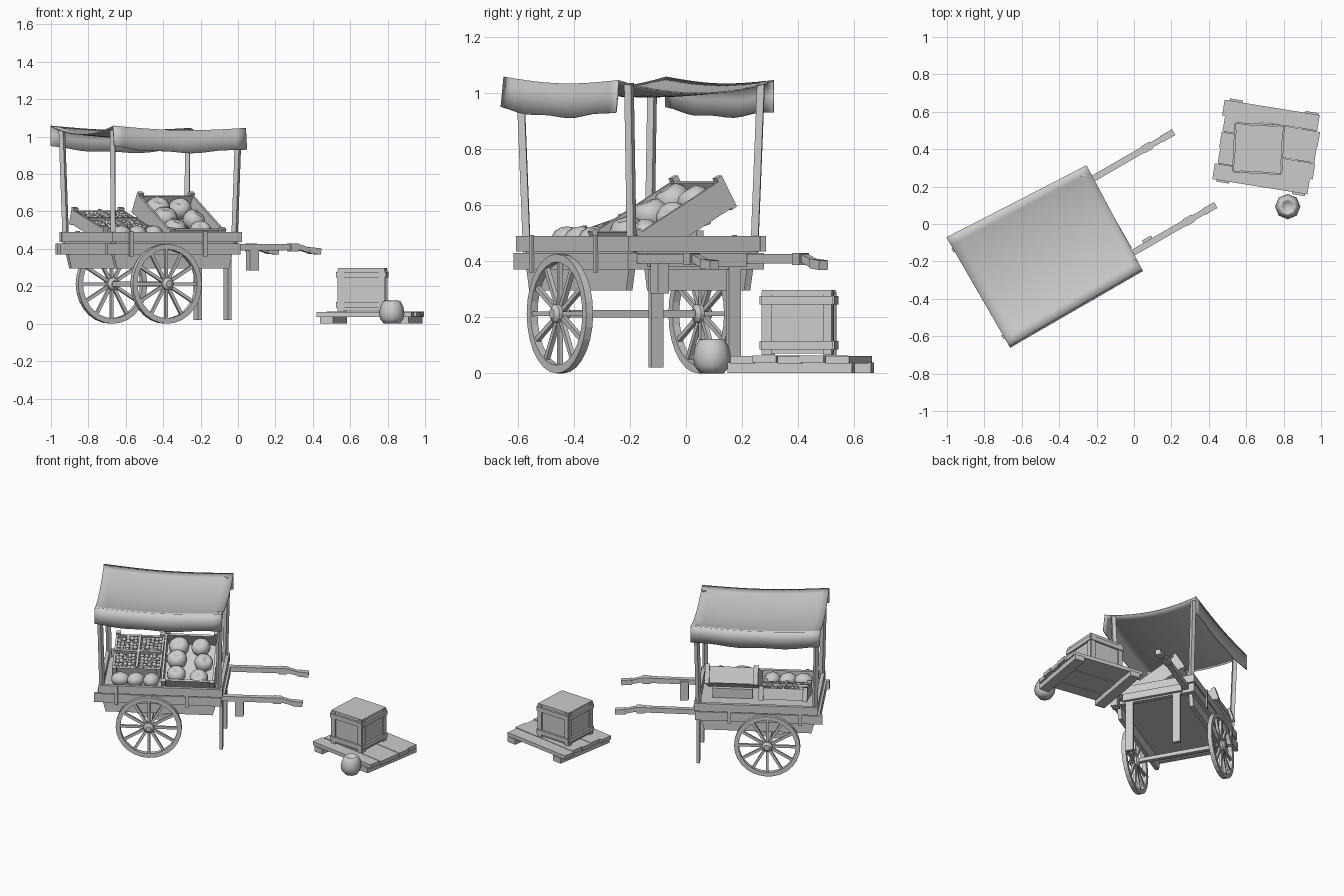
import bpy, bmesh, random
from math import pi, sin, cos, radians
from mathutils import Matrix, Vector

random.seed(4)
if "Cube" in bpy.data.objects:
    bpy.data.objects.remove(bpy.data.objects["Cube"])

GREY = bpy.data.materials.new("plain grey")
GREY.use_nodes = True
GREY.diffuse_color = (0.6, 0.6, 0.6, 1)
GREY.node_tree.nodes["Principled BSDF"].inputs["Base Color"].default_value = (0.6, 0.6, 0.6, 1)


def place(x, y, z, turn=0, tilt=0):
    return (Matrix.Translation((x, y, z)) @ Matrix.Rotation(radians(turn), 4, 'Z')
            @ Matrix.Rotation(radians(tilt), 4, 'X'))


CART = place(-0.475, -0.165, 0, 30)
PALLET = place(0.713, 0.41, 0, -9.5)
BOX = place(0.665, 0.403, 0.066, -3)


def finish(name, bm, frame, smooth=False):
    bmesh.ops.recalc_face_normals(bm, faces=bm.faces)
    mesh = bpy.data.meshes.new(name)
    bm.to_mesh(mesh)
    bm.free()
    mesh.materials.append(GREY)
    for p in mesh.polygons:
        p.use_smooth = smooth
    ob = bpy.data.objects.new(name, mesh)
    bpy.context.collection.objects.link(ob)
    ob.matrix_world = frame
    return ob


def block(bm, centre, size, rot=Matrix()):
    m = Matrix.Translation(centre) @ rot @ Matrix.Diagonal((*size, 1))
    return bmesh.ops.create_cube(bm, size=1, matrix=m)["verts"]


def box(name, frame, centre, size):
    bm = bmesh.new()
    block(bm, centre, size)
    return finish(name, bm, frame)


def beam(name, frame, a, b, width, depth):
    # bar between two points
    a, b = Vector(a), Vector(b)
    bm = bmesh.new()
    rot = (b - a).to_track_quat('Z', 'Y').to_matrix().to_4x4()
    block(bm, (a + b) / 2, (width, depth, (b - a).length), rot)
    return finish(name, bm, frame)


def lathe(bm, profile, sides, closed=False):
    rings = [[bm.verts.new((r * cos(2 * pi * i / sides), r * sin(2 * pi * i / sides), z))
              for i in range(sides)] for r, z in profile]
    pairs = list(zip(rings, rings[1:]))
    if closed:
        pairs.append((rings[-1], rings[0]))
    else:
        bm.faces.new(rings[0])
        bm.faces.new(rings[-1])
    for low, high in pairs:
        for i in range(sides):
            j = (i + 1) % sides
            bm.faces.new((low[i], low[j], high[j], high[i]))


# Cart bed: floor, tapered side plates and two courses of side boards
box("cart_floor", CART, (0, 0, 0.41), (0.76, 0.52, 0.07))
for s, side in ((-1, "front"), (1, "back")):
    bm = bmesh.new()
    for v in block(bm, (0, s * 0.243, 0.36), (0.76, 0.026, 0.13)):
        if v.co.z < 0.36:
            v.co.x *= 0.91
    finish(side + "_axle_plate", bm, CART)
    box(side + "_upper_board", CART, (0.01, s * 0.272, 0.463), (0.8, 0.024, 0.055))
    box(side + "_lower_board", CART, (-0.008, s * 0.268, 0.4), (0.82, 0.024, 0.06))
    for u in (-0.276, 0.18):
        box(side + "_strap", CART, (u, s * 0.287, 0.427), (0.022, 0.008, 0.135))
for s, side in ((-1, "left_end"), (1, "right_end")):
    box(side + "_upper_board", CART, (0.01 + s * 0.385, 0, 0.463), (0.024, 0.56, 0.055))
    box(side + "_lower_board", CART, (s * 0.385, 0, 0.4), (0.03, 0.55, 0.06))

# Legs, pulling handles and posts
box("leg_crossbeam", CART, (0.405, 0, 0.405), (0.03, 0.4, 0.05))
for s in (-1, 1):
    box("leg", CART, (0.392, s * 0.16, 0.225), (0.022, 0.05, 0.41))
    beam("handle_shaft", CART, (0.3, s * 0.225, 0.408), (0.79, s * 0.225, 0.41), 0.034, 0.034)
    box("handle_collar", CART, (0.758, s * 0.225, 0.408), (0.05, 0.042, 0.042))
    beam("handle_bend", CART, (0.78, s * 0.225, 0.412), (0.863, s * 0.225, 0.39), 0.03, 0.028)
    beam("handle_grip", CART, (0.853, s * 0.225, 0.392), (0.922, s * 0.225, 0.386), 0.036, 0.034)
    for u, extra in ((-1, 0), (1, 0.012)):
        beam("canopy_post", CART, (u * 0.368 + extra, s * 0.252, 0.42),
             (u * 0.382 + extra, s * 0.272, 1.035), 0.026, 0.026)
box("handle_block", CART, (0.514, -0.215, 0.35), (0.055, 0.045, 0.13))

# Canopy: sagging cloth with a hanging flap front and back
ROWS, COLS = 14, 14


def cloth(i, j):
    u = -0.41 + 0.82 * i / COLS
    k = min(max(j - 2, 0), ROWS)
    v = -0.325 + 0.65 * k / ROWS
    bulge = cos(u * pi / 0.82)
    z = 1.053 - 0.045 * (1 - (v / 0.325) ** 2) - 0.018 * bulge - 0.015 * u
    drop = max(2 - j, j - ROWS - 2, 0) / 2
    v -= 0.05 * u * max(v, 0) / 0.325
    u += 0.08 * max(u, 0) * (v + 0.325)
    if j < 2:
        v -= 0.012 * drop
    return u, v, z - drop * (0.112 + 0.008 * bulge + 0.004 * sin(u * 19 + j))


bm = bmesh.new()
grid = [[bm.verts.new(cloth(i, j)) for j in range(ROWS + 5)] for i in range(COLS + 1)]
for i in range(COLS):
    for j in range(ROWS + 4):
        bm.faces.new((grid[i][j], grid[i + 1][j], grid[i + 1][j + 1], grid[i][j + 1]))
canopy = finish("canopy", bm, CART, True)
canopy.modifiers.new("cloth", 'SOLIDIFY').thickness = 0.005

# Wheels: rim, hub and twelve spokes each, on one axle
for s, side in ((-1, "front"), (1, "back")):
    wheel = CART @ Matrix.Translation((-0.064, s * 0.292, 0.213)) @ Matrix.Rotation(pi / 2, 4, 'X')
    bm = bmesh.new()
    lathe(bm, [(0.184, -0.014), (0.213, -0.014), (0.213, 0.014), (0.184, 0.014)], 28, closed=True)
    lathe(bm, [(0.018, -0.034), (0.034, -0.022), (0.034, 0.022), (0.018, 0.034)], 12)
    for i in range(12):
        turn = Matrix.Rotation(2 * pi * i / 12, 4, 'Z')
        block(bm, turn @ Vector((0.108, 0, 0)), (0.155, 0.017, 0.016), turn)
    finish(side + "_wheel", bm, wheel)
beam("axle", CART, (-0.064, -0.28, 0.213), (-0.064, 0.28, 0.213), 0.026, 0.026)


def tray(name, frame, width, length, depth):
    # open display crate: floor, four walls and corner posts
    bm = bmesh.new()
    block(bm, (0, 0, 0.006), (width, length, 0.012))
    for s in (-1, 1):
        block(bm, (s * width / 2, 0, depth / 2), (0.014, length, depth))
        block(bm, (0, s * length / 2, depth / 2), (width, 0.014, depth))
        for t in (-1, 1):
            block(bm, (s * (width / 2 - 0.008), t * (length / 2 + 0.012), depth / 2 + 0.004),
                  (0.03, 0.024, depth + 0.02))
    finish(name, bm, frame)


# Steep tray with large round fruit
FRUIT = [(0.008, 0.05), (0.5, 0), (0.85, 0.28), (1, 0.72), (0.93, 1.15),
         (0.65, 1.48), (0.35, 1.52), (0.1, 1.38)]
big = CART @ place(0.178, 0.018, 0.5, 0, 29.5)
tray("fruit_tray", big, 0.33, 0.36, 0.108)
for row in range(3):
    for col in (-1, 1):
        r = random.uniform(0.06, 0.068)
        bm = bmesh.new()
        lathe(bm, [(a * r, b * r) for a, b in FRUIT], 14)
        pose = place(col * 0.077 + random.uniform(-0.01, 0.01), -0.113 + 0.113 * row,
                     0.02, random.uniform(0, 360), random.uniform(5, 25))
        finish("large_fruit", bm, big @ pose, True)
box("fruit_tray_prop", CART, (0.178, 0.07, 0.47), (0.26, 0.03, 0.08))

# Shallow tray with four compartments of small berries
small = CART @ place(-0.165, 0.125, 0.487, 0, 17)
tray("berry_tray", small, 0.3, 0.31, 0.075)
box("berry_divider_long", small, (0, 0, 0.045), (0.016, 0.31, 0.08))
box("berry_divider_cross", small, (0, 0, 0.045), (0.3, 0.016, 0.08))
box("berry_bed", small, (0, 0, 0.028), (0.29, 0.3, 0.05))
bm = bmesh.new()
for i in range(11):
    for j in range(11):
        spot = Vector((-0.133 + 0.0266 * i, -0.138 + 0.0276 * j, 0.06))
        spot += Vector([random.uniform(-0.005, 0.005) for _ in range(3)])
        bmesh.ops.create_icosphere(bm, subdivisions=1, radius=random.uniform(0.014, 0.018),
                                   matrix=Matrix.Translation(spot))
finish("berries", bm, small, True)

# Loose roots at the front of the deck
for i in range(3):
    bm = bmesh.new()
    bmesh.ops.create_uvsphere(bm, u_segments=10, v_segments=7, radius=0.056,
                              matrix=Matrix.Diagonal((1.1, 0.95, 0.8, 1)))
    finish("loose_root", bm, CART @ place(-0.26 + 0.1 * i, -0.15, 0.48, 35 * i), True)

# Pallet: slats on runners
for s in (-1, 1):
    box("pallet_runner", PALLET, (s * 0.205, 0, 0.02), (0.07, 0.45, 0.036))
for i in range(5):
    box("pallet_slat", PALLET @ place(random.uniform(-0.01, 0.01), -0.172 + 0.086 * i, 0,
                                      random.uniform(-0.6, 0.6)),
        (0, 0, 0.05 + random.uniform(-0.002, 0.003)), (0.515, 0.085, 0.026))

# Closed box: panels with corner posts, battens and a lid
box("box_body", BOX, (0, 0, 0.112), (0.24, 0.24, 0.215))
box("box_lid", BOX, (0, 0, 0.224), (0.25, 0.25, 0.016))
for i in range(4):
    face = BOX @ Matrix.Rotation(i * pi / 2, 4, 'Z')
    for z in (0.035, 0.195):
        box("box_batten", face, (0, -0.127, z), (0.255, 0.014, 0.03))
    for s in (-1, 1):
        box("box_corner", face, (s * 0.108, -0.121, 0.112), (0.032, 0.014, 0.225))

# Rounded pot on the ground with a hollow mouth
bm = bmesh.new()
lathe(bm, [(0.042, 0), (0.062, 0.025), (0.068, 0.055), (0.062, 0.09),
           (0.048, 0.118), (0.038, 0.123), (0.03, 0.105)], 8)
finish("ground_pot", bm, place(0.822, 0.093, 0), True)
